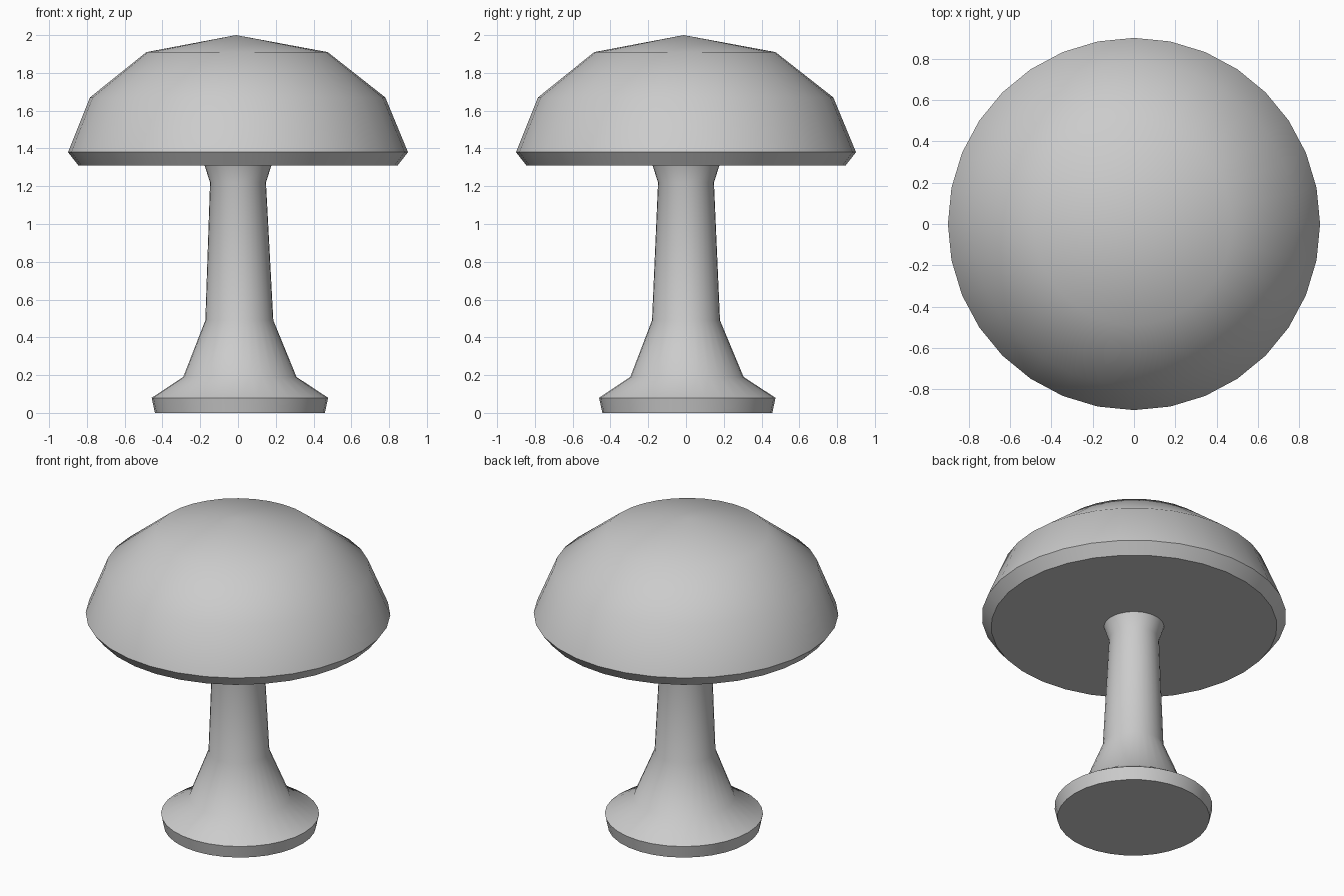
import bpy, bmesh
from math import cos, sin, pi

if "Cube" in bpy.data.objects:
    bpy.data.objects.remove(bpy.data.objects["Cube"])

SIDES = 32


def lathe(name, rings):
    """Closed round body from (radius, z, centre x, centre y) rings, bottom to top."""
    bm = bmesh.new()
    loops = []
    for r, z, cx, cy in rings:
        if r == 0:
            loops.append([bm.verts.new((cx, cy, z))] * SIDES)
        else:
            loops.append([bm.verts.new((cx + r * cos(2 * pi * i / SIDES),
                                        cy + r * sin(2 * pi * i / SIDES), z))
                          for i in range(SIDES)])
    for low, high in zip(loops, loops[1:]):
        for i in range(SIDES):
            j = (i + 1) % SIDES
            corners = [low[i], low[j], high[j], high[i]]
            bm.faces.new(list(dict.fromkeys(corners)))
    bm.faces.new(loops[0][::-1])
    if rings[-1][0] > 0:
        bm.faces.new(loops[-1])
    bmesh.ops.recalc_face_normals(bm, faces=bm.faces)
    mesh = bpy.data.meshes.new(name)
    bm.to_mesh(mesh)
    bm.free()
    obj = bpy.data.objects.new(name, mesh)
    bpy.context.collection.objects.link(obj)
    bpy.ops.object.select_all(action='DESELECT')
    obj.select_set(True)
    bpy.context.view_layer.objects.active = obj
    bpy.ops.object.shade_smooth_by_angle(angle=pi / 4)
    return obj


# Stem with a flared foot, leaning very slightly
lathe("stem", [
    (0.45, 0.00, 0.01, 0.007),
    (0.467, 0.08, 0.01, 0.007),
    (0.30, 0.19, 0.01, 0.005),
    (0.18, 0.49, 0.007, 0.0),
    (0.148, 1.22, 0.0, 0.0),
    (0.177, 1.31, 0.0, 0.0),
])

# Domed cap with a bevelled rim and flat underside
lathe("cap", [
    (0.845, 1.31, 0.0, 0.0),
    (0.90, 1.38, 0.0, 0.0),
    (0.782, 1.67, -0.002, -0.002),
    (0.48, 1.91, -0.005, -0.006),
    (0.0, 2.00, -0.01, -0.012),
])
